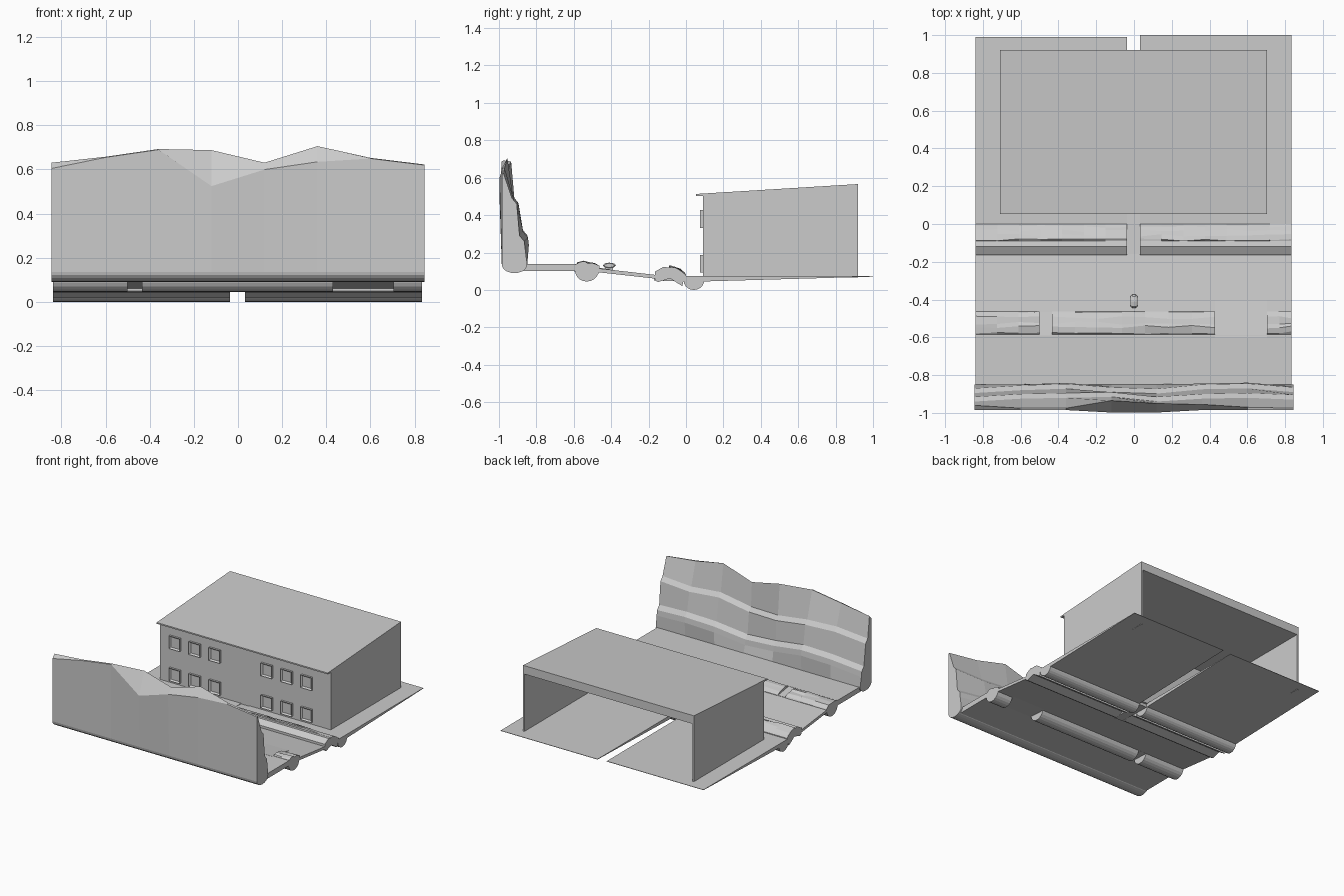
import bpy, bmesh, math, random

if "Cube" in bpy.data.objects:
    bpy.data.objects.remove(bpy.data.objects["Cube"])
random.seed(4)


def finish(name, bm):
    bmesh.ops.recalc_face_normals(bm, faces=bm.faces)
    me = bpy.data.meshes.new(name)
    bm.to_mesh(me)
    bm.free()
    ob = bpy.data.objects.new(name, me)
    bpy.context.collection.objects.link(ob)
    return ob


def loft(name, rings):
    """Closed solid through a list of equal-length point rings."""
    bm = bmesh.new()
    vs = [[bm.verts.new(p) for p in r] for r in rings]
    n = len(vs[0])
    for a, b in zip(vs, vs[1:]):
        for i in range(n):
            j = (i + 1) % n
            bm.faces.new((a[i], a[j], b[j], b[i]))
    bm.faces.new(vs[0])
    bm.faces.new(vs[-1])
    return finish(name, bm)


def prism(name, profile, x0, x1):
    return loft(name, [[(x, y, z) for y, z in profile] for x in (x0, x1)])


def box(name, x0, x1, y0, y1, z0, z1):
    return prism(name, [(y0, z0), (y1, z0), (y1, z1), (y0, z1)], x0, x1)


def arc(cy, cz, ry, rz, n=10):
    """Lower half ellipse from front to back."""
    return [(cy - ry * math.cos(math.pi * i / n), cz - rz * math.sin(math.pi * i / n))
            for i in range(n + 1)]


def rubble(name, top, base_z, x0, x1, step=0.12, j=0.008):
    """Strip of uneven rocks with a jittered top profile."""
    n = max(2, round((x1 - x0) / step))
    rings = []
    for k in range(n + 1):
        x = x0 + (x1 - x0) * k / n
        ring = [(x, top[0][0], base_z), (x, top[0][0], top[0][1])]
        for y, z in top[1:-1]:
            ring.append((x, y + random.uniform(-j, j), z + random.uniform(-j, j * .4)))
        ring += [(x, top[-1][0], top[-1][1]), (x, top[-1][0], base_z)]
        rings.append(ring)
    return loft(name, rings)


XL, XR = -0.838, 0.834

# Cliff wall along the front: eight columns, flat outside, ledges inside
xs = [-.845, -.6, -.36, -.12, .12, .36, .6, .845]
front_z = [.605, .655, .69, .525, .6, .635, .65, .62]
ridge_z = [.63, .657, .692, .687, .63, .705, .652, .622]
front_y = [-.985, -.985, -.985, -.998, -.998, -.985, -.985, -.985]
ridge_y = [-.96, -.975, -.975, -.935, -.95, -.955, -.97, -.975]
mid_y = [-.92, -.905, -.9, -.895, -.92, -.905, -.9, -.91]
mid_z = [.44, .47, .46, .43, .42, .47, .45, .46]
low_y = [-.865, -.85, -.842, -.86, -.868, -.845, -.84, -.86]
low_z = [.25, .28, .29, .25, .23, .27, .28, .26]
rings = []
for i, x in enumerate(xs):
    r = [(x, y, z) for y, z in arc(-.917, .135, .068, .045)]
    r += [(x, low_y[i], low_z[i] - .04), (x, low_y[i] - .005, low_z[i]),
          (x, low_y[i] - .03, low_z[i] + .03), (x, mid_y[i] + .005, mid_z[i]),
          (x, mid_y[i] - .02, mid_z[i] + .03), (x, ridge_y[i], ridge_z[i]),
          (x, front_y[i], front_z[i] - .001)]
    rings.append(r)
loft("cliff_wall", rings)

# Upper terrace and slope behind it
prism("upper_terrace", [(-.87, .1), (-.59, .1), (-.59, .138), (-.87, .138)], XL, XR)
prism("slope", [(-.475, .095), (-.16, .06), (-.16, .08), (-.475, .116)], XL, XR)

# First rocky step: rounded footing with rubble on top, broken by two gaps
for x0, x1 in ((XL, -.5), (-.435, .43), (.705, XR)):
    prism("step_footing", arc(-.53, .105, .064, .06) + [(-.466, .115), (-.594, .138)], x0, x1)
    rubble("step_rocks", [(-.585, .138), (-.575, .15), (-.545, .153), (-.525, .148),
                          (-.495, .142), (-.47, .128), (-.463, .118)], .11, x0, x1)
# Path and ramp through the gaps
prism("step_path", [(-.6, .1), (-.465, .093), (-.465, .117), (-.6, .138)], -.5, -.435)
prism("step_ramp", [(-.6, .1), (-.405, .09), (-.405, .11), (-.6, .139)], .43, .705)

# Marker stone on the slope
rings = []
for x, s in ((-.018, .75), (-.009, 1), (.009, 1), (.018, .75)):
    rings.append([(x, -.41 + .036 * s * math.cos(a * math.pi / 4),
                   .131 + .015 * s * math.sin(a * math.pi / 4)) for a in range(8)])
loft("marker_stone", rings)
box("marker_base", -.011, .011, -.43, -.39, .095, .122)

# Second bank: bench, rubble, and rounded kerb, split by the central path
for x0, x1 in ((XL, -.037), (.032, XR)):
    prism("bank", [(-.165, .05), (-.15, .042), (-.085, .062), (-.02, .02), (-.01, .06),
                   (-.01, .085), (-.085, .118), (-.12, .124), (-.165, .098)], x0, x1)
    rubble("bank_rocks", [(-.09, .12), (-.085, .128), (-.06, .122), (-.035, .11),
                          (-.012, .095), (0, .08)], .065, x0, x1)
    prism("kerb", arc(.042, .05, .055, .05) + [(.097, .074), (-.013, .074)], x0, x1)
prism("central_path", [(-.17, .05), (.09, .045), (.09, .07), (-.17, .08)], -.037, .032)

# Thin wedge floor under the building, in two halves
for x0, x1, back in ((XL, -.037, .99), (.032, XR, 1.0)):
    prism("floor", [(.08, .045), (back, .071), (back, .074), (.08, .074)], x0, x1)

# Building: three walls, open at the back
BL, BR = -.71, .705
box("front_wall", BL, BR, .09, .105, .068, .51)
for x0, x1 in ((BL, BL + .012), (BR - .012, BR)):
    box("side_wall", x0, x1, .09, .92, .066, .51)
prism("roof", [(.053, .503), (.92, .503), (.92, .566), (.053, .513)], BL, BR)

# Windows: raised frame with a recessed pane, two floors of six
for zc in (.14, .38):
    for xc in (-.58, -.415, -.25, .18, .345, .51):
        ob = box("window", xc - .045, xc + .045, .075, .095, zc - .048, zc + .048)
        bm = bmesh.new()
        bm.from_mesh(ob.data)
        bm.normal_update()
        f = [f for f in bm.faces if f.normal.y < -.9]
        bmesh.ops.inset_region(bm, faces=f, thickness=.014)
        bmesh.ops.translate(bm, verts=f[0].verts, vec=(0, .011, 0))
        bm.to_mesh(ob.data)
        bm.free()
